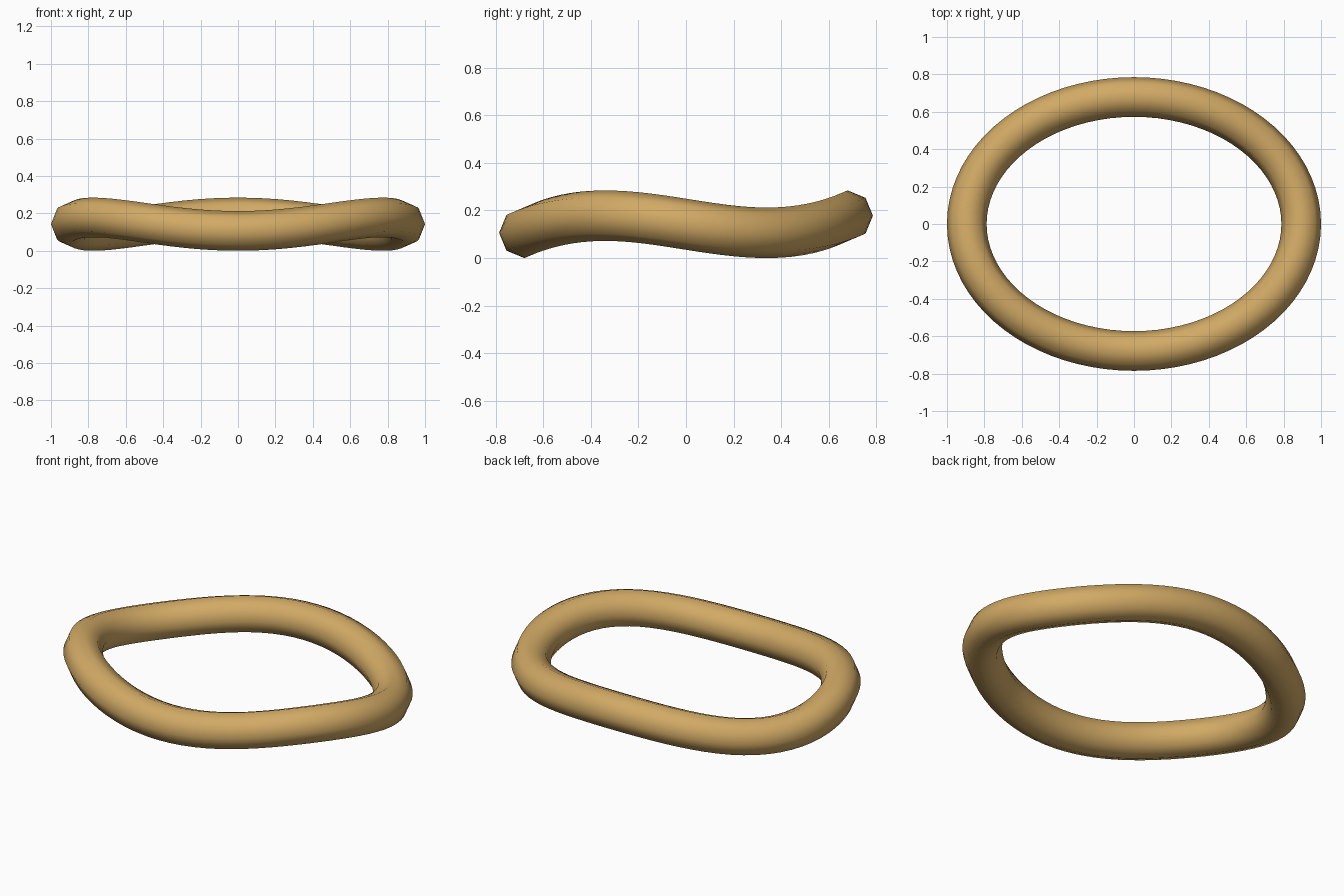
import bpy
from math import sin, cos, tau

cube = bpy.data.objects.get("Cube")
if cube:
    bpy.data.objects.remove(cube, do_unlink=True)

SEGMENTS = 80
RADIUS_X, RADIUS_Y = 0.894, 0.679   # oval path
TUBE, WAVE = 0.106, 0.036           # tube radius, height of the three waves

# Golden material
gold = bpy.data.materials.new("warm_gold")
gold.use_nodes = True
colour = (0.64, 0.40, 0.13, 1)
gold.diffuse_color = colour
gold.node_tree.nodes["Principled BSDF"].inputs["Base Color"].default_value = colour

# Closed oval path that rises and falls three times around
curve = bpy.data.curves.new("wavy_ring", "CURVE")
curve.dimensions = "3D"
curve.twist_mode = "Z_UP"
curve.bevel_depth = TUBE
curve.bevel_resolution = 2          # eight-sided tube
spline = curve.splines.new("POLY")
spline.points.add(SEGMENTS - 1)
for i, point in enumerate(spline.points):
    a = tau * i / SEGMENTS
    point.co = (RADIUS_X * cos(a), RADIUS_Y * sin(a),
                TUBE + WAVE - WAVE * sin(3 * a), 1)
spline.use_cyclic_u = True
curve.materials.append(gold)

# Turn the swept tube into a smooth mesh
ring = bpy.data.objects.new("wavy_ring", curve)
bpy.context.collection.objects.link(ring)
bpy.ops.object.select_all(action="DESELECT")
ring.select_set(True)
bpy.context.view_layer.objects.active = ring
bpy.ops.object.convert(target="MESH")
bpy.ops.object.shade_smooth()
